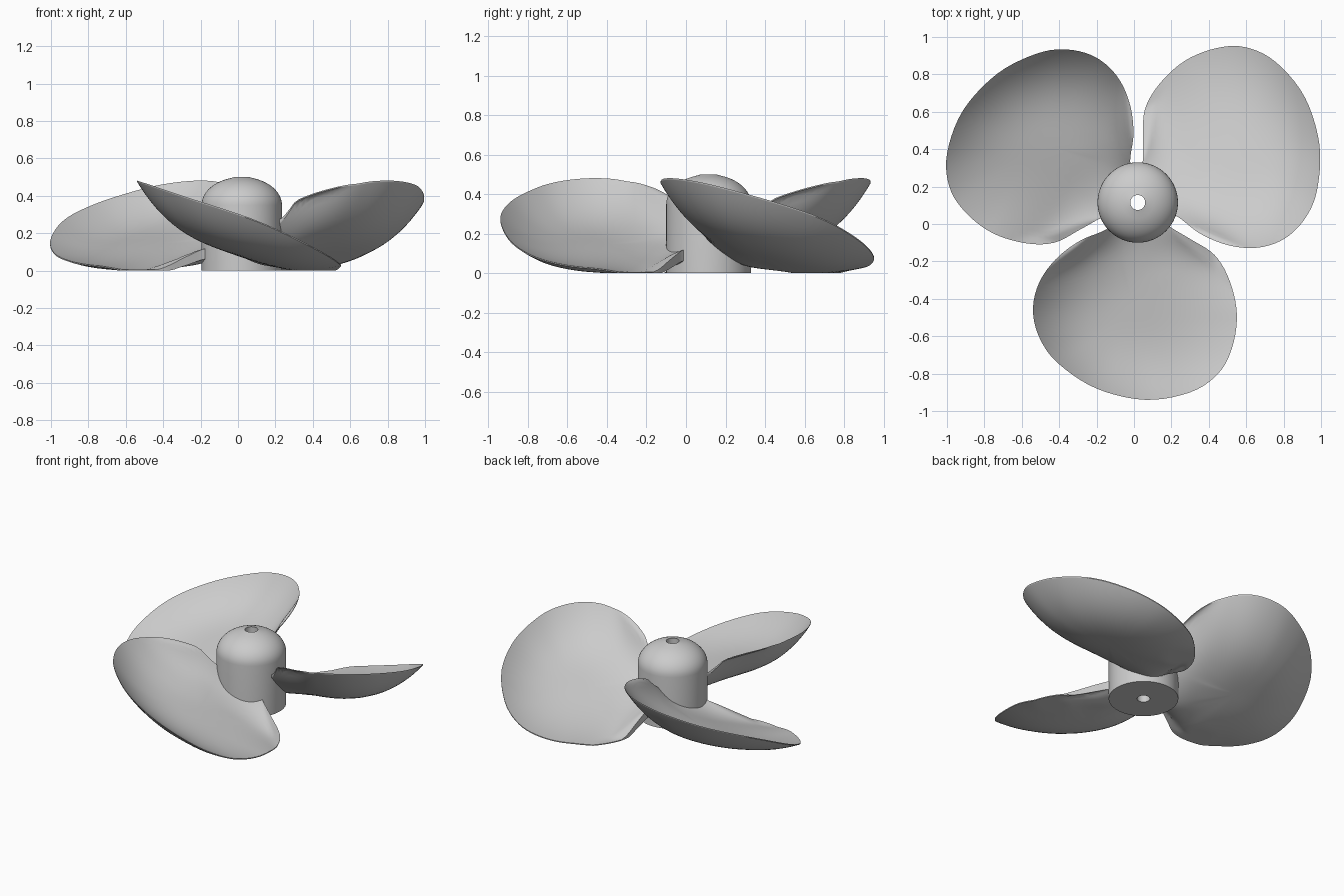
import bpy, bmesh, math
from mathutils import Vector, Matrix

cube = bpy.data.objects.get("Cube")
if cube:
    bpy.data.objects.remove(cube, do_unlink=True)

HUB = Vector((0.02, 0.115, 0))
HUB_R, HUB_H, BORE = 0.215, 0.5, 0.04

grey = bpy.data.materials.new("plain_grey")
grey.use_nodes = True
grey.diffuse_color = (0.6, 0.6, 0.6, 1)
grey.node_tree.nodes["Principled BSDF"].inputs["Base Color"].default_value = (0.6, 0.6, 0.6, 1)


def make_object(name, bm, angle):
    bmesh.ops.recalc_face_normals(bm, faces=bm.faces)
    mesh = bpy.data.meshes.new(name)
    bm.to_mesh(mesh)
    bm.free()
    mesh.materials.append(grey)
    obj = bpy.data.objects.new(name, mesh)
    bpy.context.collection.objects.link(obj)
    bpy.ops.object.select_all(action='DESELECT')
    obj.select_set(True)
    bpy.context.view_layer.objects.active = obj
    bpy.ops.object.shade_smooth_by_angle(angle=math.radians(angle))


def bridge(bm, a, b):
    n = len(a)
    for i in range(n):
        bm.faces.new((a[i], a[(i + 1) % n], b[(i + 1) % n], b[i]))


def smoothstep(a, b, x):
    t = min(max((x - a) / (b - a), 0), 1)
    return t * t * (3 - 2 * t)


def closed_spline(points, steps):
    """Catmull-Rom curve through a closed list of points."""
    out, n = [], len(points)
    for i in range(n):
        a, b, c, d = (Vector(points[(i + k) % n]) for k in (-1, 0, 1, 2))
        for s in range(steps):
            t = s / steps
            out.append(0.5 * (2 * b + (c - a) * t + (2 * a - 5 * b + 4 * c - d) * t ** 2
                              + (3 * b - a - 3 * c + d) * t ** 3))
    return out


# Hub: lathed cylinder with a domed top and a bore through it
profile = [(BORE, 0), (HUB_R, 0)]
dome_z = 0.35
for i in range(13):
    a = math.radians(80) * i / 12
    profile.append((HUB_R * math.cos(a), dome_z + (HUB_H - dome_z) * math.sin(a)))
profile[-1] = (BORE, HUB_H)
bm = bmesh.new()
rings = []
for r, z in profile:
    angles = [math.tau * k / 64 for k in range(64)]
    rings.append([bm.verts.new(HUB + Vector((r * math.cos(a), r * math.sin(a), z))) for a in angles])
for k in range(len(rings)):
    bridge(bm, rings[k], rings[(k + 1) % len(rings)])
make_object("hub", bm, 40)

# Blade: cupped, pitched disc built as rings between the centre and its outline
OUTLINE = [(-0.08, 0.04), (-0.15, -0.03), (-0.29, -0.09), (-0.42, -0.19), (-0.51, -0.32),
           (-0.54, -0.47), (-0.5, -0.62), (-0.4, -0.75), (-0.2, -0.88), (0.06, -0.94),
           (0.3, -0.9), (0.45, -0.8), (0.525, -0.66), (0.55, -0.48), (0.51, -0.3),
           (0.43, -0.165), (0.3, -0.08), (0.2, -0.02), (0.12, 0.04)]
CENTRE = Vector((0, -0.47))


def blade_heights(p, rho):
    # pitched rim, raised towards the tip on the low side
    rim = 0.28 - 0.413 * p.x - 0.085 * p.x ** 2
    rim -= 0.065 * (p.y + 0.5) * smoothstep(-0.4, 0.2, p.x)
    root = smoothstep(-0.5, -0.1, p.y) * smoothstep(-0.2, 0.15, p.x)
    # distance from the bottom of the cup, 1 at the rim, left open at the root
    width = 0.55 - 0.25 * smoothstep(-0.35, 0, p.y)
    oval = min(math.hypot(p.x / width, (p.y - CENTRE.y) / 0.6), 1)
    at_root = smoothstep(-0.38, -0.12, p.y)
    dist = rho + (oval - rho) * at_root
    mid = rim - (0.165 - 0.1 * p.x) * (1 - dist ** 3) - 0.075 * root * dist ** 2
    half = 0.003 + 0.03 * (1 - dist ** 2)
    half += 0.025 * smoothstep(-0.25, 0, p.y) * smoothstep(-0.1, 0.15, p.x)
    low = max(mid - half, 0)
    return max(mid + half, low + 0.006), low


def make_blade(name, turn):
    bm = bmesh.new()
    curve = closed_spline(OUTLINE, 5)
    tops, bottoms = [], []
    count = 18
    for k in range(1, count + 1):
        rho = math.sin(math.pi / 2 * k / count)
        top, bottom = [], []
        for c in curve:
            p = CENTRE.lerp(c, rho)
            hi, lo = blade_heights(p, rho)
            top.append(bm.verts.new((p.x, p.y, hi)))
            bottom.append(bm.verts.new((p.x, p.y, lo)))
        tops.append(top)
        bottoms.append(bottom)
    for rings in (tops, bottoms):
        for a, b in zip(rings, rings[1:]):
            bridge(bm, a, b)
        bm.faces.new(rings[0])
    bridge(bm, tops[-1], bottoms[-1])
    rot = Matrix.Rotation(math.radians(turn), 3, 'Z')
    bmesh.ops.rotate(bm, cent=HUB, matrix=rot, verts=bm.verts)
    make_object(name, bm, 40)


for name, turn in (("front_blade", 0), ("left_blade", 120), ("right_blade", 240)):
    make_blade(name, turn)
